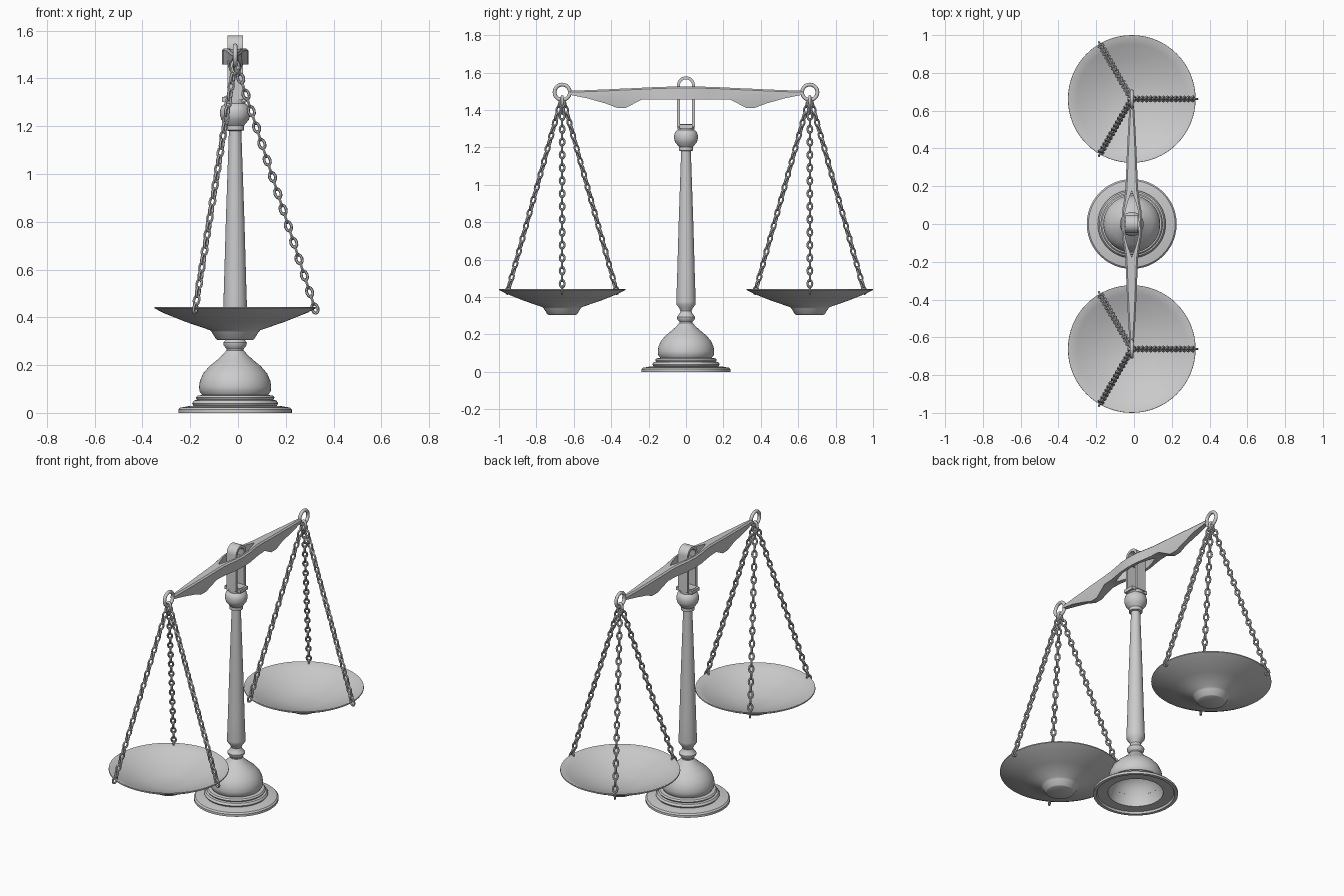
import bpy, bmesh, math
from mathutils import Vector, Matrix

if "Cube" in bpy.data.objects:
    bpy.data.objects.remove(bpy.data.objects["Cube"])

CX = -0.012      # common centre line in x
ARM = 0.662      # distance of each pan from the column


def finish(name, bm, angle=35, fix=True):
    if fix:
        bmesh.ops.recalc_face_normals(bm, faces=bm.faces)
    me = bpy.data.meshes.new(name)
    bm.to_mesh(me)
    bm.free()
    ob = bpy.data.objects.new(name, me)
    bpy.context.collection.objects.link(ob)
    bpy.ops.object.select_all(action='DESELECT')
    ob.select_set(True)
    bpy.context.view_layer.objects.active = ob
    bpy.ops.object.shade_smooth_by_angle(angle=math.radians(angle))
    return ob


def lathe(name, pts, y=0, segs=48):
    bm = bmesh.new()
    vs = [bm.verts.new((r, 0, z)) for r, z in pts]
    es = [bm.edges.new(p) for p in zip(vs, vs[1:])]
    bmesh.ops.spin(bm, geom=vs + es, cent=(0, 0, 0), axis=(0, 0, 1),
                   angle=math.tau, steps=segs, use_duplicate=False)
    bmesh.ops.remove_doubles(bm, verts=bm.verts, dist=1e-5)
    bmesh.ops.translate(bm, verts=bm.verts, vec=(CX, y, 0))
    return finish(name, bm)


def add_link(bm, mat, a, b, wire, nu=12, nv=6):
    """Oval ring in the local x-z plane; a = half width, b = half length."""
    rows = []
    for i in range(nu):
        u = math.tau * i / nu
        row = []
        for j in range(nv):
            v = math.tau * j / nv
            k = wire * math.cos(v)
            p = Vector(((a + k) * math.cos(u), wire * math.sin(v), (b + k) * math.sin(u)))
            row.append(bm.verts.new(mat @ p))
        rows.append(row)
    for i in range(nu):
        for j in range(nv):
            r, s = rows[i], rows[(i + 1) % nu]
            bm.faces.new((r[j], s[j], s[(j + 1) % nv], r[(j + 1) % nv]))


def box(name, size, loc):
    bm = bmesh.new()
    bmesh.ops.create_cube(bm, size=1, matrix=Matrix.Translation(loc) @ Matrix.Diagonal((*size, 1)))
    return finish(name, bm)


# Turned column with a hollow base
lathe("column", [
    (0, .17), (.08, .155), (.125, .11), (.14, .07), (.155, .03), (.155, .012), (.215, .012), (.22, 0),
    (.238, 0), (.238, .014), (.23, .022), (.195, .028), (.174, .03), (.18, .04), (.172, .052),
    (.16, .055), (.165, .064), (.158, .072), (.138, .075), (.149, .09), (.151, .11), (.147, .135),
    (.134, .165), (.108, .195), (.075, .222), (.05, .245), (.036, .262), (.036, .268),
    (.048, .283), (.049, .294), (.034, .312), (.03, .325), (.036, .34), (.051, .36),
    (.052, .375), (.047, .52), (.039, .8), (.026, 1.18), (.038, 1.183), (.038, 1.203),
    (.042, 1.208), (.058, 1.228), (.063, 1.245), (.063, 1.265), (.058, 1.282), (.044, 1.294),
    (.046, 1.325), (0, 1.325)])

# Arched fork on top of the column
bm = bmesh.new()
arc = [math.pi * i / 12 for i in range(13)]
path = [(1, 0, 1.31)] + [(math.cos(t), math.sin(t), 1.532) for t in arc] + [(-1, 0, 1.31)]
rings = [[bm.verts.new((CX + x, c * r, z + s * r)) for x, r in
          ((-.032, .048), (.032, .048), (.032, .032), (-.032, .032))] for c, s, z in path]
for p, q in zip(rings, rings[1:]):
    for i in range(4):
        bm.faces.new((p[i], q[i], q[(i + 1) % 4], p[(i + 1) % 4]))
bm.faces.new(rings[0])
bm.faces.new(rings[-1])
finish("fork", bm)
box("fork_seat", (.11, .07, .02), (CX, 0, 1.312))
box("pivot_bar", (.09, .03, .03), (CX, 0, 1.495))

# Beam: stations of (y, inner half width, outer half width, bottom z, top z)
half = [(0, .038, .055, 1.457, 1.525), (.07, .034, .051, 1.457, 1.525),
        (.12, .02, .042, 1.457, 1.524), (.175, 0, .034, 1.457, 1.522),
        (.235, 0, .031, 1.457, 1.519), (.32, 0, .028, 1.412, 1.515),
        (.37, 0, .026, 1.412, 1.513), (.43, 0, .023, 1.435, 1.51),
        (.53, 0, .018, 1.463, 1.506), (.625, 0, .012, 1.482, 1.503)]
stations = [(-y, *r) for y, *r in half[:0:-1]] + half
bm = bmesh.new()
for side in (1, -1):
    rows = []
    for y, a, b, z0, z1 in stations:
        foot = b if z0 > 1.45 else b * .6
        rows.append([bm.verts.new((CX + side * x, y, z)) for x, z in
                     ((a, z0), (foot, z0), (b, max(z0, 1.475)), (b, z1 - .008),
                      (max(a, b - .008), z1), (a, z1))])
    for p, q in zip(rows, rows[1:]):
        for i in range(5):
            bm.faces.new((p[i], q[i], q[i + 1], p[i + 1]))
        if abs(p[0].co.x - CX) > .001 or abs(q[0].co.x - CX) > .001:
            bm.faces.new((p[5], q[5], q[0], p[0]))
    bm.faces.new(rows[0])
    bm.faces.new(rows[-1])
bmesh.ops.remove_doubles(bm, verts=bm.verts, dist=1e-5)
finish("beam", bm, 30)

for side, label in ((-1, "left"), (1, "right")):
    y = side * ARM
    # Ring at the beam end and the hanger below it
    bm = bmesh.new()
    add_link(bm, Matrix.Translation((CX, y, 1.495)) @ Matrix.Rotation(math.pi / 2, 4, 'Z'),
             .041, .041, .01, 28, 10)
    finish(label + "_beam_ring", bm, 60)
    bm = bmesh.new()
    add_link(bm, Matrix.Translation((CX, y, 1.446)), .014, .026, .008, 16, 8)
    finish(label + "_hanger", bm, 60)

    # Dished pan with a small foot
    lathe(label + "_pan", [
        (0, .355), (.1, .358), (.21, .394), (.29, .425), (.33, .444), (.337, .444), (.338, .438),
        (.3, .418), (.21, .382), (.105, .346), (.098, .338), (.08, .309), (.074, .305), (0, .305)], y, 64)

    # Three chains of alternating links
    for k in range(3):
        t = math.tau * k / 3
        d = Vector((math.cos(t), math.sin(t), 0))
        base = Vector((CX, y, 0))
        top = base + d * .012 + Vector((0, 0, 1.435))
        end = base + d * .334 + Vector((0, 0, .437))
        along = (top - end).normalized()
        across = Vector((-math.sin(t), math.cos(t), 0))
        rot = Matrix((across, along.cross(across), along)).transposed().to_4x4()
        bm = bmesh.new()
        n = 30
        for i in range(n):
            m = Matrix.Translation(top.lerp(end, i / (n - 1))) @ rot
            add_link(bm, m @ Matrix.Rotation(math.pi / 2 * (i % 2), 4, 'Z'),
                     .0125, .021, .0062, 10, 6)
        finish(f"{label}_chain_{k + 1}", bm, 50)
